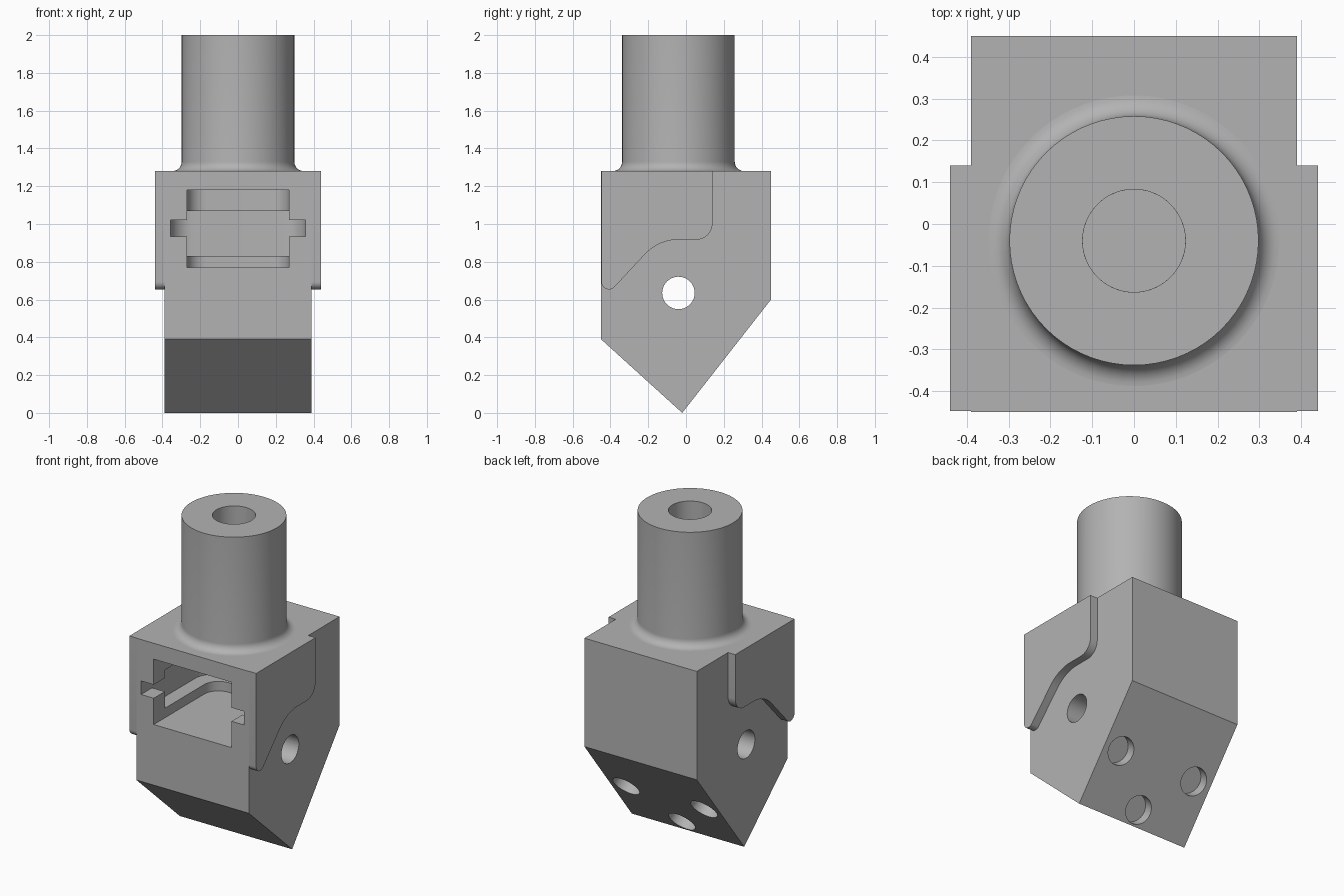
import bpy, bmesh, math
from mathutils import Vector, Matrix

old = bpy.data.objects.get("Cube")
if old:
    bpy.data.objects.remove(old, do_unlink=True)

GREY = (0.45, 0.45, 0.45, 1)
metal = bpy.data.materials.new("plain_grey")
metal.use_nodes = True
metal.diffuse_color = GREY
metal.node_tree.nodes["Principled BSDF"].inputs["Base Color"].default_value = GREY


def make_object(name, bm):
    bmesh.ops.recalc_face_normals(bm, faces=bm.faces)
    mesh = bpy.data.meshes.new(name)
    bm.to_mesh(mesh)
    bm.free()
    mesh.materials.append(metal)
    obj = bpy.data.objects.new(name, mesh)
    bpy.context.collection.objects.link(obj)
    return obj


def activate(obj):
    bpy.ops.object.select_all(action='DESELECT')
    obj.select_set(True)
    bpy.context.view_layer.objects.active = obj


def rounded(corners, steps=10):
    """Outline from (a, b, radius) corners, each replaced by an arc."""
    out = []
    for i, (a, b, r) in enumerate(corners):
        p = Vector((a, b))
        if r == 0:
            out.append(p)
            continue
        d1 = (Vector(corners[i - 1][:2]) - p).normalized()
        d2 = (Vector(corners[(i + 1) % len(corners)][:2]) - p).normalized()
        half = d1.angle(d2) / 2
        centre = p + (d1 + d2).normalized() * r / math.sin(half)
        start = p + d1 * r / math.tan(half) - centre
        end = p + d2 * r / math.tan(half) - centre
        turn = math.atan2(start.x * end.y - start.y * end.x, start.dot(end))
        for k in range(steps + 1):
            out.append(centre + Matrix.Rotation(turn * k / steps, 2) @ start)
    return out


def prism(name, outline, axis, lo, hi):
    """Extrude a 2D outline along x (outline in yz) or z (outline in xy)."""
    bm = bmesh.new()
    place = (lambda a, b: (lo, a, b)) if axis == 'x' else (lambda a, b: (a, b, lo))
    face = bm.faces.new([bm.verts.new(place(a, b)) for a, b in outline])
    ext = bmesh.ops.extrude_face_region(bm, geom=[face])
    step = Vector((hi - lo, 0, 0)) if axis == 'x' else Vector((0, 0, hi - lo))
    bmesh.ops.translate(bm, vec=step, verts=[v for v in ext["geom"]
                                             if isinstance(v, bmesh.types.BMVert)])
    return make_object(name, bm)


def rod(name, centre, direction, radius, length):
    bm = bmesh.new()
    turn = Vector(direction).to_track_quat('Z', 'Y').to_matrix().to_4x4()
    bmesh.ops.create_cone(bm, cap_ends=True, segments=48, radius1=radius, radius2=radius,
                          depth=length, matrix=Matrix.Translation(centre) @ turn)
    return make_object(name, bm)


def cut(target, cutter):
    activate(target)
    mod = target.modifiers.new("cut", 'BOOLEAN')
    mod.operation = 'DIFFERENCE'
    mod.solver = 'EXACT'
    mod.object = cutter
    bpy.ops.object.modifier_apply(modifier=mod.name)
    bpy.data.objects.remove(cutter, do_unlink=True)


def pocket(name, half, front, back, radius, lo, hi):
    return prism(name, rounded([(-half, front, 0), (half, front, 0),
                                (half, back, radius), (-half, back, radius)]), 'z', lo, hi)


# Wedge-bottomed body block
TIP, HEEL = Vector((0, -0.02, 0)), Vector((0, 0.45, 0.6))
body = prism("body", [(-0.45, 0.39), TIP.yz, HEEL.yz, (0.45, 1.28), (-0.45, 1.28)],
             'x', -0.39, 0.39)

# Front opening, wider inner chamber and side slots
cut(body, pocket("opening", 0.27, -0.6, 0.15, 0.1, 0.77, 1.18))
cut(body, pocket("chamber", 0.36, -0.34, 0.21, 0.12, 0.83, 1.07))
cut(body, pocket("slots", 0.358, -0.6, -0.3, 0, 0.935, 1.02))

# Cross hole and vertical bore
AXIS_Y = -0.04
cut(body, rod("cross_hole", (0, AXIS_Y, 0.635), (1, 0, 0), 0.086, 2))
cut(body, rod("bore", (0, AXIS_Y, 1.25), (0, 0, 1), 0.123, 0.3))

# Three blind holes in the rear slope
slope = TIP - HEEL
normal = Vector((0, -slope.z, slope.y)).normalized()
for x, t in ((-0.27, 0.517), (0.27, 0.517), (0, 0.872)):
    cut(body, rod("blind_hole", HEEL + slope * t + Vector((x, 0, 0)), normal, 0.085, 0.13))

# Raised cheek plates on both sides
cheek = rounded([(-0.448, 1.28, 0), (0.14, 1.28, 0), (0.14, 0.917, 0.085),
                 (-0.145, 0.917, 0.24), (-0.448, 0.592, 0.04)])
parts = [body,
         prism("left_cheek", cheek, 'x', 0.385, 0.44),
         prism("right_cheek", cheek, 'x', -0.44, -0.385)]

# Hollow shank with a filleted foot
R, FILLET, BORE = 0.298, 0.05, 0.123
profile = [(BORE, 1.28), (BORE, 2), (R, 2)]
for k in range(9):
    a = math.radians(90 * k / 8)
    profile.append((R + FILLET * (1 - math.cos(a)), 1.28 + FILLET * (1 - math.sin(a))))
bm = bmesh.new()
ring = [bm.verts.new((r, AXIS_Y, z)) for r, z in profile]
edges = [bm.edges.new((ring[i - 1], ring[i])) for i in range(1, len(ring))]
bmesh.ops.spin(bm, geom=ring + edges, cent=(0, AXIS_Y, 0), axis=(0, 0, 1),
               angle=math.tau, steps=72)
bmesh.ops.remove_doubles(bm, verts=bm.verts, dist=0.0005)
shank = make_object("shank", bm)
# Make sure the open-bottomed shell faces outward
top = max(shank.data.polygons, key=lambda p: p.center.z)
if top.normal.z < 0:
    shank.data.flip_normals()
parts.append(shank)

for part in parts:
    activate(part)
    bpy.ops.object.shade_smooth_by_angle(angle=math.radians(30))
